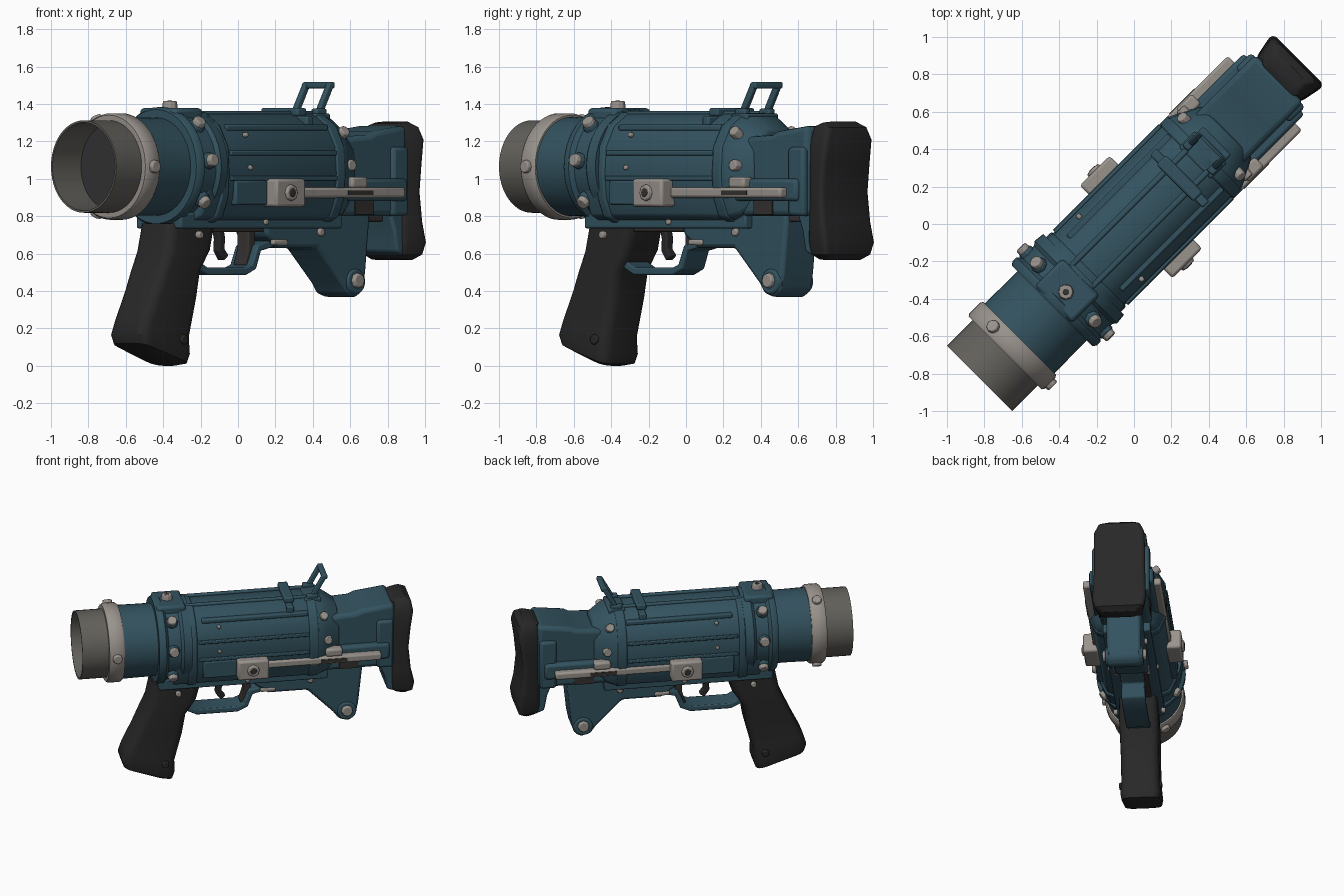
import bpy, bmesh, math
from mathutils import Matrix, Vector

cube = bpy.data.objects.get("Cube")
if cube:
    bpy.data.objects.remove(cube, do_unlink=True)

# Parts are built along local x (muzzle at -x), then turned diagonally
TURN = Matrix.Rotation(math.radians(45), 4, 'Z')
AXIS_Z = 1.065


def material(name, rgb):
    m = bpy.data.materials.new(name)
    m.use_nodes = True
    m.diffuse_color = (*rgb, 1)
    m.node_tree.nodes["Principled BSDF"].inputs["Base Color"].default_value = (*rgb, 1)
    return m


TEAL = material("teal paint", (0.033, 0.085, 0.115))
PALE = material("pale metal", (0.32, 0.29, 0.265))
STEEL = material("dull steel", (0.125, 0.118, 0.105))
BORE = material("bore grey", (0.035, 0.035, 0.035))
BLACK = material("black rubber", (0.021, 0.021, 0.021))
DARK = material("dark recess", (0.035, 0.032, 0.03))


def finish(name, bm, mat, bevel=0.0, segments=2):
    bmesh.ops.recalc_face_normals(bm, faces=bm.faces)
    me = bpy.data.meshes.new(name)
    bm.to_mesh(me)
    bm.free()
    me.materials.append(mat)
    me.shade_smooth()
    me.set_sharp_from_angle(angle=math.radians(35))
    ob = bpy.data.objects.new(name, me)
    bpy.context.scene.collection.objects.link(ob)
    ob.matrix_world = TURN
    if bevel:
        b = ob.modifiers.new("Bevel", 'BEVEL')
        b.width, b.segments, b.angle_limit = bevel, segments, math.radians(35)
    return ob


def skin(bm, rings, caps=True, loop=False):
    """Bridge a list of equal vertex rings."""
    n = len(rings[0])
    pairs = list(zip(rings, rings[1:])) + ([(rings[-1], rings[0])] if loop else [])
    for a, b in pairs:
        for i in range(n):
            bm.faces.new((a[i], a[(i + 1) % n], b[(i + 1) % n], b[i]))
    if caps:
        bm.faces.new(rings[0])
        bm.faces.new(rings[-1])


def prism(name, side, half, mat, bevel=0.015, y=0.0, segments=2):
    """Side profile (x, z) extruded across the width."""
    bm = bmesh.new()
    skin(bm, [[bm.verts.new((x, y + s * half, z)) for x, z in side] for s in (-1, 1)])
    return finish(name, bm, mat, bevel, segments)


def box(name, x0, x1, y0, y1, z0, z1, mat, bevel=0.01):
    return prism(name, [(x0, z0), (x1, z0), (x1, z1), (x0, z1)],
                 abs(y1 - y0) / 2, mat, bevel, (y0 + y1) / 2)


def lathe(name, profile, mat, closed=True, steps=48):
    """Profile (x, radius) spun around the barrel axis."""
    bm = bmesh.new()
    rings = []
    for x, r in profile:
        ring = []
        for i in range(steps):
            a = math.tau * i / steps
            ring.append(bm.verts.new((x, r * math.cos(a), AXIS_Z + r * math.sin(a))))
        rings.append(ring)
    skin(bm, rings, caps=not closed, loop=closed)
    return finish(name, bm, mat)


def loft(name, half_section, stations, mat, bevel=0.012):
    """Mirrored section (y, z) scaled at stations (x, width, height)."""
    outline = half_section + [(-y, z) for y, z in reversed(half_section)]
    bm = bmesh.new()
    skin(bm, [[bm.verts.new((x, y * w, AXIS_Z + (z - AXIS_Z) * h)) for y, z in outline]
              for x, w, h in stations])
    return finish(name, bm, mat, bevel)


def stack(name, levels, corner, taper, mat, steps=5):
    """Rounded rectangles from top to bottom: (front x, z, back x, z, half width)."""
    bm = bmesh.new()
    rings = []
    for x0, z0, x1, z1, half in levels:
        ring = []
        for q, (sx, sy) in enumerate(((1, 1), (-1, 1), (-1, -1), (1, -1))):
            for k in range(steps):
                a = math.pi / 2 * (q + k / (steps - 1))
                x = (x0 + x1) / 2 + sx * ((x1 - x0) / 2 - corner) + corner * math.cos(a)
                t = (x - x0) / (x1 - x0)
                y = (sy * (half - corner) + corner * math.sin(a)) * (taper + (1 - taper) * t)
                ring.append(bm.verts.new((x, y, z0 + (z1 - z0) * t)))
        rings.append(ring)
    skin(bm, rings)
    return finish(name, bm, mat)


def stud(name, at, direction, radius, depth, mat=PALE, sides=8):
    bm = bmesh.new()
    bmesh.ops.create_cone(bm, cap_ends=True, segments=sides, radius1=radius,
                          radius2=radius * 0.85, depth=depth)
    turn = Vector(direction).to_track_quat('Z', 'Y').to_matrix().to_4x4()
    bm.transform(Matrix.Translation(at) @ turn)
    return finish(name, bm, mat, 0.006)


def strip(name, path, thick, half, mat, y=0.0):
    """Flat bar following a path (x, z)."""
    top, low = [], []
    for i, p in enumerate(path):
        a, b = Vector(path[max(i - 1, 0)]), Vector(path[min(i + 1, len(path) - 1)])
        d = (b - a).normalized() * thick / 2
        top.append((p[0] - d.y, p[1] + d.x))
        low.append((p[0] + d.y, p[1] - d.x))
    return prism(name, top + low[::-1], half, mat, 0.008, y)


def radial(angle, r, x):
    c, s = math.cos(math.radians(angle)), math.sin(math.radians(angle))
    return (x, r * c, AXIS_Z + r * s), (0, c, s)


# Barrel, muzzle with its bore plate, and clamp ring
lathe("muzzle_tube", [(-1.167, 0.247), (-0.9, 0.247), (-0.9, 0.232), (-1.167, 0.236)], STEEL)
lathe("bore_plate", [(-0.955, 0.24), (-0.9, 0.24)], BORE, closed=False)
lathe("clamp_ring", [(-0.975, 0.24), (-0.975, 0.275), (-0.96, 0.285), (-0.88, 0.285), (-0.865, 0.275), (-0.865, 0.24)], PALE)
lathe("barrel", [(-0.88, 0.24), (-0.88, 0.265), (-0.72, 0.262), (-0.58, 0.262), (-0.58, 0.24)], TEAL)
for angle in (60, 180, 300):
    stud("ring_lug", *radial(angle, 0.282, -0.92), 0.04, 0.05)

# Collar with radial bolts
lathe("collar_flange", [(-0.62, 0.25), (-0.62, 0.305), (-0.6, 0.318), (-0.57, 0.318), (-0.55, 0.295),
                        (-0.46, 0.295), (-0.44, 0.312), (-0.38, 0.305), (-0.38, 0.25)], TEAL)
box("collar_top_pad", -0.61, -0.4, -0.14, 0.14, 1.3, 1.378, TEAL, 0.02)
stud("collar_top_bolt", (-0.515, 0, 1.39), (0, 0, 1), 0.045, 0.05)
stud("bolt_socket", (-0.515, 0, 1.413), (0, 0, 1), 0.02, 0.008, DARK, 6)
for angle in (47, 6, -36):
    for a in (angle, 180 - angle):
        stud("collar_boss", *radial(a, 0.295, -0.515), 0.05, 0.04, TEAL)
        stud("collar_bolt", *radial(a, 0.318, -0.515), 0.04, 0.05)

# Main body
section = [(0.1, 1.345), (0.2, 1.28), (0.262, 1.17), (0.272, 1.03), (0.262, 0.9), (0.22, 0.8), (0.14, 0.765)]
loft("body", section, [(-0.5, 1, 1), (0.54, 1, 1), (0.6, 0.9, 0.94), (0.66, 0.78, 0.8), (0.7, 0.7, 0.7)], TEAL)
loft("body_front_band", section, [(-0.4, 1.04, 1.03), (-0.34, 1.04, 1.03)], TEAL)
loft("body_rear_band", section, [(0.47, 1.03, 1.02), (0.54, 1.03, 1.02)], TEAL)
box("lower_receiver", -0.6, 0.62, -0.17, 0.17, 0.735, 0.82, TEAL)
box("receiver_underside", -0.3, 0.55, -0.1, 0.1, 0.715, 0.76, DARK)

# Top rails, bridge and folding sight
for s in (-1, 1):
    box("top_rail", -0.4, 0.48, s * 0.065, s * 0.095, 1.33, 1.362, TEAL)
    box("sight_arm", 0.48, 0.56, s * 0.07, s * 0.115, 1.31, 1.375, TEAL)
    strip("sight_post", [(0.515, 1.34), (0.61, 1.51)], 0.036, 0.016, TEAL, s * 0.09)
    box("bridge_leg", 0.32, 0.37, s * 0.1, s * 0.2, 1.27, 1.335, TEAL)
box("top_bridge", 0.31, 0.38, -0.14, 0.14, 1.335, 1.378, TEAL)
box("sight_bar", 0.59, 0.63, -0.106, 0.106, 1.482, 1.518, TEAL)
box("sight_base", 0.46, 0.58, -0.12, 0.12, 1.3, 1.35, TEAL)

# Side fittings on both flanks
for s in (-1, 1):
    box("side_rail_upper", -0.33, 0.47, s * 0.25, s * 0.28, 1.125, 1.15, TEAL, 0.006)
    box("side_rail_lower", -0.33, 0.47, s * 0.25, s * 0.285, 0.99, 1.015, TEAL, 0.006)
    box("side_panel", -0.3, -0.06, s * 0.22, s * 0.285, 0.86, 0.99, TEAL)
    box("shoulder_rail", -0.3, 0.47, s * 0.17, s * 0.215, 1.255, 1.29, TEAL)
    box("slide_block", -0.06, 0.165, s * 0.24, s * 0.35, 0.85, 1.0, PALE, 0.015)
    stud("slide_screw", (0.05, s * 0.355, 0.925), (0, s, 0), 0.048, 0.02)
    stud("slide_screw_socket", (0.05, s * 0.365, 0.925), (0, s, 0), 0.026, 0.008, DARK)
    box("slide_rod", 0.15, 0.99, s * 0.215, s * 0.28, 0.898, 0.954, PALE, 0.014)
    box("rod_slot", 0.55, 0.74, s * 0.278, s * 0.284, 0.912, 0.938, DARK, 0)
    box("rod_housing", 0.56, 1.06, s * 0.14, s * 0.23, 0.88, 1.0, TEAL, 0.02)
    box("rod_catch", 0.59, 0.71, s * 0.2, s * 0.275, 0.95, 1.01, PALE, 0.015)
    box("stock_recess", 0.7, 0.84, s * 0.18, s * 0.188, 0.81, 0.88, DARK, 0)
    stud("rear_upper_bolt", (0.585, s * 0.2, 1.24), (0, s, 0.7), 0.036, 0.07)
    stud("rear_side_bolt", (0.61, s * 0.225, 1.07), (0, s, 0.1), 0.036, 0.07)
    for y, z in ((0.238, 1.235), (0.272, 1.06)):
        stud("panel_rivet", (-0.18, s * y, z), (0, s, 0.2), 0.016, 0.025)
    stud("grip_bolt", (-0.46, s * 0.17, 0.7), (0, s, 0), 0.024, 0.03)
    stud("receiver_pin", (0.04, s * 0.172, 0.77), (0, s, 0), 0.02, 0.02)
    stud("mount_pin", (0.5, s * 0.125, 0.715), (0, s, 0), 0.026, 0.03)
    stud("mount_bolt_boss", (0.765, s * 0.12, 0.45), (0, s, 0), 0.075, 0.03, TEAL, 20)
    stud("mount_bolt", (0.765, s * 0.14, 0.455), (0, s, 0), 0.045, 0.035)
    box("mount_catch", 0.14, 0.25, s * 0.1, s * 0.13, 0.645, 0.675, PALE)
    box("stock_cheek", 0.97, 1.09, s * 0.15, s * 0.205, 0.8, 1.17, TEAL, 0.02)
    stud("grip_screw", (-0.55, s * 0.138, 0.14), (0, s, 0), 0.03, 0.03, BLACK, 12)

# Pistol grip, a sheared rounded column
stack("pistol_grip", [(-0.63, 0.76, -0.28, 0.76, 0.135), (-0.66, 0.61, -0.32, 0.62, 0.142),
                      (-0.71, 0.5, -0.395, 0.51, 0.142), (-0.76, 0.39, -0.42, 0.36, 0.138),
                      (-0.83, 0.25, -0.475, 0.15, 0.138), (-0.855, 0.17, -0.475, 0.06, 0.146),
                      (-0.84, 0.12, -0.49, 0.01, 0.138), (-0.79, 0.09, -0.53, 0.0, 0.1)], 0.06, 0.95, BLACK)

# Trigger and guard
strip("trigger", [(-0.16, 0.76), (-0.14, 0.68), (-0.145, 0.62), (-0.11, 0.575)], 0.045, 0.025, BLACK)
strip("trigger_guard", [(-0.4, 0.55), (-0.31, 0.505), (-0.02, 0.505), (0.04, 0.53), (0.08, 0.63), (0.2, 0.66)],
      0.04, 0.085, TEAL)
strip("guard_post", [(0.03, 0.53), (0.06, 0.62), (0.06, 0.75)], 0.05, 0.045, DARK)

# Rear underside mount
prism("rear_mount", [(0.08, 0.8), (0.1, 0.7), (0.2, 0.63), (0.48, 0.63), (0.67, 0.44), (0.71, 0.385),
                     (0.78, 0.365), (0.83, 0.4), (0.85, 0.5), (0.88, 0.78), (0.88, 0.82)], 0.122, TEAL, 0.02)

# Shoulder stock and butt pad
prism("stock_neck", [(0.55, 1.22), (0.82, 1.235), (0.86, 1.255), (1.1, 1.285), (1.1, 0.8), (0.55, 0.8)],
      0.182, TEAL, 0.03, segments=3)
box("neck_underside", 0.62, 1.0, -0.1, 0.1, 0.77, 0.85, DARK)
prism("stock_heel", [(0.98, 0.85), (1.03, 0.72), (1.05, 0.61), (1.1, 0.59), (1.1, 0.85)], 0.155, TEAL, 0.015)
stack("butt_pad", [(1.11, 1.295, 1.19, 1.305, 0.12), (1.085, 1.28, 1.23, 1.275, 0.155),
                   (1.08, 1.2, 1.24, 1.21, 0.185), (1.08, 1.08, 1.22, 1.08, 0.19), (1.08, 0.93, 1.205, 0.93, 0.19),
                   (1.08, 0.77, 1.22, 0.77, 0.195), (1.08, 0.66, 1.245, 0.66, 0.198),
                   (1.085, 0.595, 1.235, 0.595, 0.18), (1.11, 0.57, 1.2, 0.565, 0.14)], 0.035, 0.84, BLACK)
